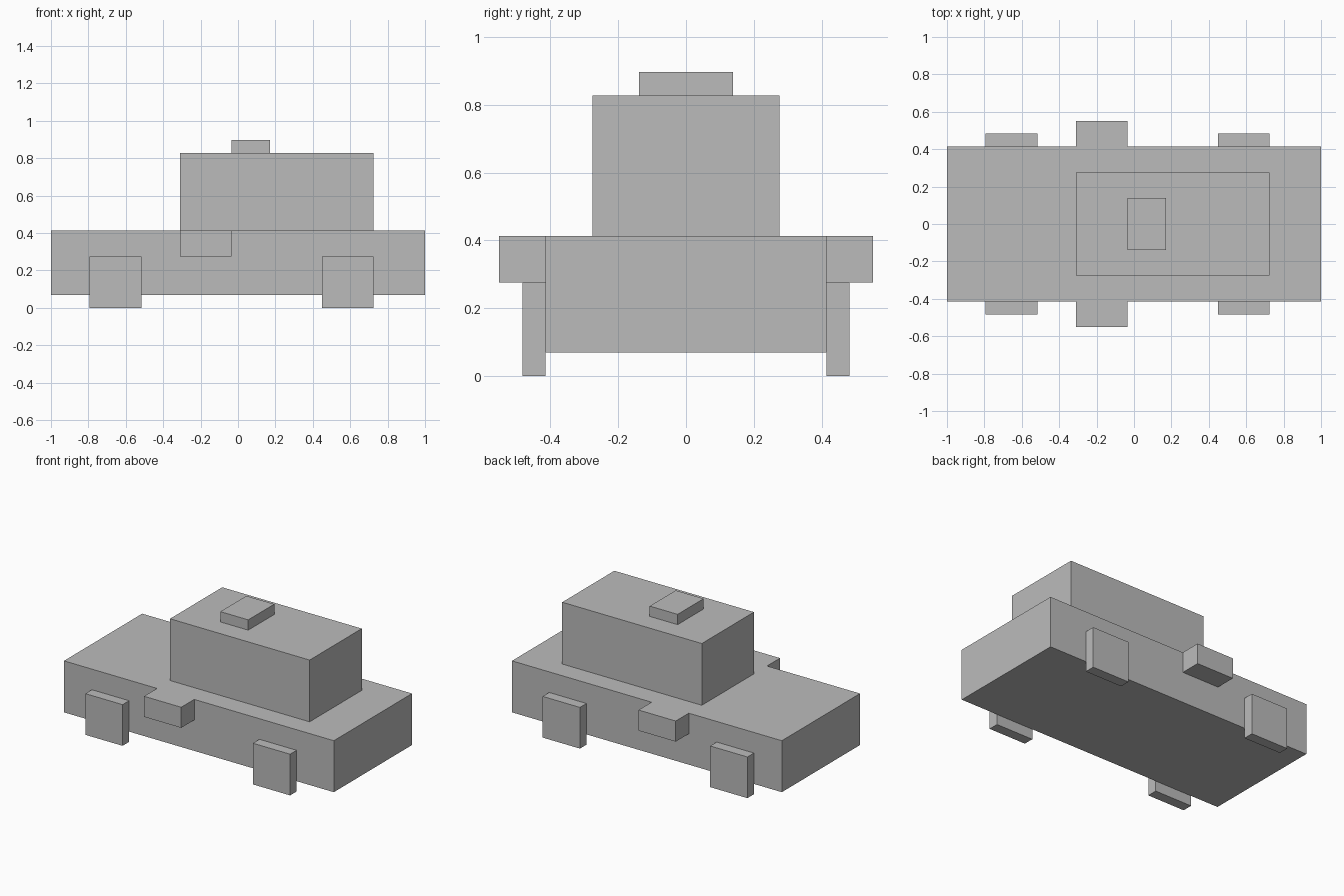
import bpy

cube = bpy.data.objects.get("Cube")
if cube:
    bpy.data.objects.remove(cube, do_unlink=True)

# Single plain grey
grey = bpy.data.materials.new("plain_grey")
grey.use_nodes = True
colour = (0.5, 0.5, 0.5, 1.0)
grey.diffuse_color = colour
grey.node_tree.nodes["Principled BSDF"].inputs["Base Color"].default_value = colour

U = 2 / 58  # block grid step: the body is 58 steps long


def block(name, x, y, z):
    """Flat-sided block spanning the given (low, high) grid ranges."""
    spans = (x, y, z)
    bpy.ops.mesh.primitive_cube_add(size=1, location=[(a + b) / 2 * U for a, b in spans])
    obj = bpy.context.object
    obj.name = name
    obj.scale = [(b - a) * U for a, b in spans]
    bpy.ops.object.transform_apply(location=False, rotation=False, scale=True)
    obj.data.materials.append(grey)
    return obj


# Body, cabin and roof light
block("body", (-29, 29), (-12, 12), (2, 12))
block("cabin", (-9, 21), (-8, 8), (12, 24))
block("roof_light", (-1, 5), (-4, 4), (24, 26))

# Wheels and side mirrors on both long sides
for side, y_wheel, y_mirror in (("front", (-14, -12), (-16, -12)),
                                ("back", (12, 14), (12, 16))):
    block(side + "_right_wheel", (-23, -15), y_wheel, (0, 8))
    block(side + "_left_wheel", (13, 21), y_wheel, (0, 8))
    block(side + "_mirror", (-9, -1), y_mirror, (8, 12))
